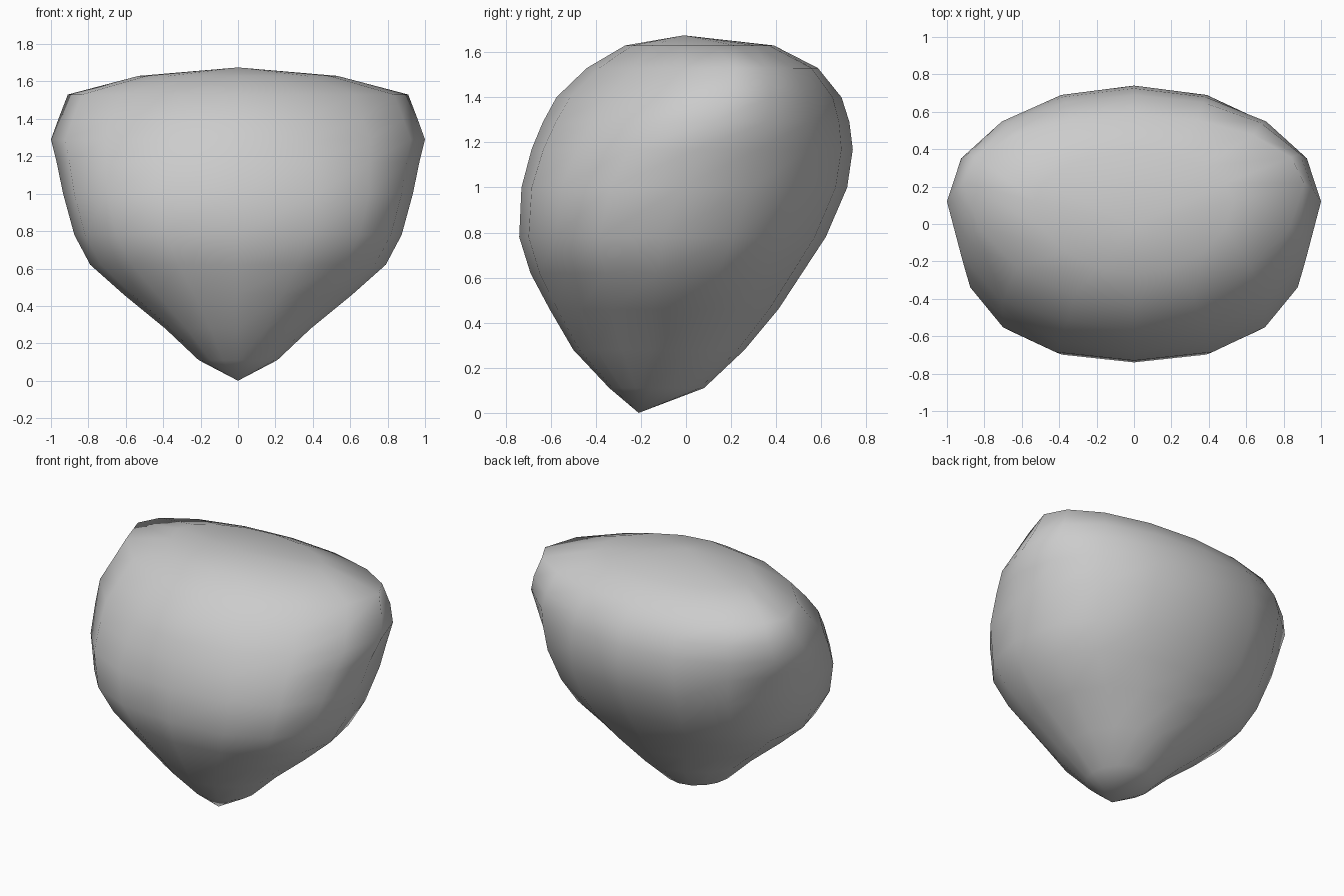
import bpy, bmesh, math

if "Cube" in bpy.data.objects:
    bpy.data.objects.remove(bpy.data.objects["Cube"])

SIDES = 16
# Cross-sections: height, front y, back y, half width, y of the widest point,
# front and back roundness (2 = ellipse, higher = squarer)
RINGS = [
    (0.11, -0.34, 0.08, 0.21, -0.15, 2.0, 2.0),
    (0.28, -0.50, 0.26, 0.39, -0.15, 2.0, 2.0),
    (0.46, -0.605, 0.41, 0.61, -0.15, 2.0, 2.1),
    (0.62, -0.69, 0.515, 0.79, -0.13, 2.1, 2.25),
    (0.78, -0.74, 0.62, 0.875, -0.10, 2.35, 2.25),
    (1.00, -0.73, 0.715, 0.935, -0.02, 2.4, 2.2),
    (1.17, -0.685, 0.74, 0.97, 0.05, 2.15, 2.1),
    (1.29, -0.635, 0.725, 1.0, 0.12, 2.0, 2.0),
    (1.40, -0.575, 0.69, 0.96, 0.18, 1.9, 2.0),
    (1.53, -0.44, 0.585, 0.91, 0.22, 1.85, 1.95),
    (1.63, -0.27, 0.39, 0.53, 0.12, 1.9, 1.9),
]


def ring(bm, z, front, back, width, mid, n_front, n_back):
    verts = []
    for i in range(SIDES):
        a = 2 * math.pi * i / SIDES
        c, s = math.cos(a), math.sin(a)
        depth, n = (back - mid, n_back) if s > 0 else (mid - front, n_front)
        x = math.copysign(abs(c) ** (2 / n), c) * width
        y = mid + math.copysign(abs(s) ** (2 / n), s) * depth
        verts.append(bm.verts.new((x, y, z)))
    return verts


# Rounded body tapering to a blunt tip
bm = bmesh.new()
loops = [ring(bm, *r) for r in RINGS]
tip = bm.verts.new((0, -0.21, 0))
crown = bm.verts.new((0, -0.01, 1.675))
for i in range(SIDES):
    j = (i + 1) % SIDES
    bm.faces.new((tip, loops[0][j], loops[0][i]))
    bm.faces.new((crown, loops[-1][i], loops[-1][j]))
    for lo, hi in zip(loops, loops[1:]):
        bm.faces.new((lo[i], lo[j], hi[j], hi[i]))
bmesh.ops.recalc_face_normals(bm, faces=bm.faces)
for f in bm.faces:
    f.smooth = True

mesh = bpy.data.meshes.new("tapered_body")
bm.to_mesh(mesh)
bm.free()
body = bpy.data.objects.new("tapered_body", mesh)
bpy.context.collection.objects.link(body)
